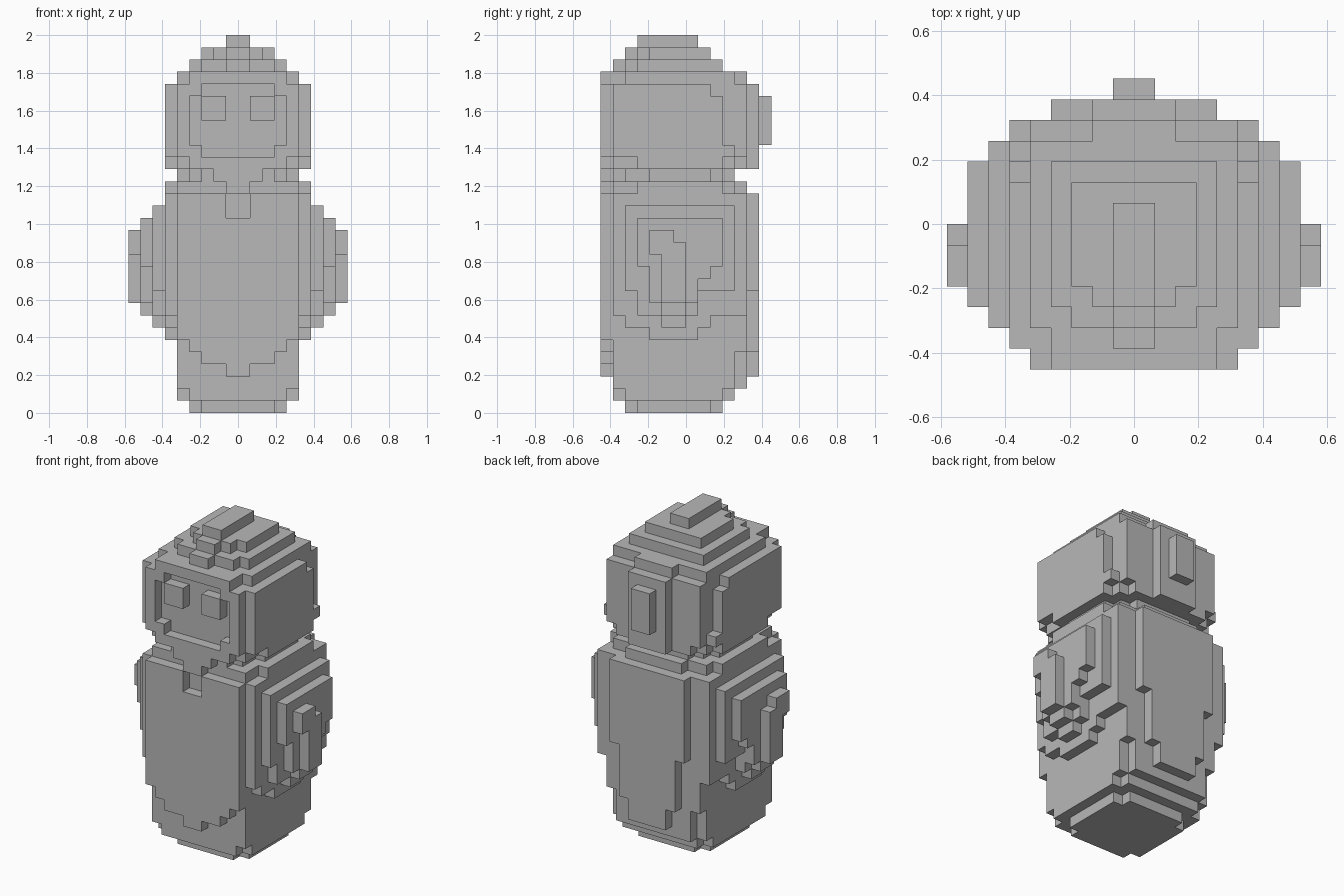
import bpy
import bmesh
from math import radians
from mathutils import Vector

default_cube = bpy.data.objects.get("Cube")
if default_cube:
    bpy.data.objects.remove(default_cube, do_unlink=True)

UNIT = 2 / 31  # edge length of one block

grey = bpy.data.materials.new("plain grey")
grey.use_nodes = True
colour = (0.48, 0.48, 0.48, 1)
grey.diffuse_color = colour
grey.node_tree.nodes["Principled BSDF"].inputs["Base Color"].default_value = colour


def cells(x0, x1, y0, y1, z0, z1):
    """All block positions inside a box given in block units."""
    return {(x, y, z) for x in range(x0, x1) for y in range(y0, y1) for z in range(z0, z1)}


def centred(half, y0, y1, z0, z1):
    """A box symmetric about x = 0."""
    return cells(-half, half, y0, y1, z0, z1)


def stack(boxes):
    """Union of centred boxes."""
    return set().union(*(centred(*b) for b in boxes))


def mirrored(blocks):
    return {(-1 - x, y, z) for x, y, z in blocks}


def build(name, blocks):
    """Skin the outside of a set of blocks as one clean mesh."""
    bm = bmesh.new()
    corners = {}

    def corner(p):
        key = tuple(round(c) for c in p)
        if key not in corners:
            corners[key] = bm.verts.new(Vector(key) * UNIT)
        return corners[key]

    for block in sorted(blocks):
        for axis in range(3):
            for side in (0, 1):
                step = Vector((0, 0, 0))
                step[axis] = 1
                beyond = Vector(block) + step * (2 * side - 1)
                if tuple(int(c) for c in beyond) in blocks:
                    continue
                u, v = Vector((0, 0, 0)), Vector((0, 0, 0))
                u[(axis + 1) % 3] = v[(axis + 2) % 3] = 1
                base = Vector(block) + step * side
                loop = [base, base + u, base + u + v, base + v]
                if not side:
                    loop.reverse()
                bm.faces.new([corner(p) for p in loop])
    bmesh.ops.dissolve_limit(bm, angle_limit=radians(1), verts=bm.verts[:], edges=bm.edges[:])
    mesh = bpy.data.meshes.new(name)
    bm.to_mesh(mesh)
    bm.free()
    mesh.materials.append(grey)
    obj = bpy.data.objects.new(name, mesh)
    bpy.context.collection.objects.link(obj)
    return obj


# Torso: rounded foot, trunk, shoulders and neck
torso = stack([
    (4, -4, 2, 0, 1), (3, -5, 3, 0, 1),
    (5, -5, 3, 1, 2), (4, -6, 4, 1, 2),
    (5, -6, 4, 2, 18), (4, -6, 5, 2, 18), (5, -6, 5, 5, 18),
    (5, -6, 4, 18, 19), (3, -6, 5, 18, 19), (6, -4, 3, 18, 19),
    (5, -3, 2, 19, 20), (4, -5, 3, 19, 20), (3, -6, 4, 19, 20),
])
build("torso", torso)

# Chest plate tapering to a point, with a small notch at the collar
chest = stack([
    (5, -7, -6, 6, 18), (4, -7, -6, 5, 6),
    (3, -7, -6, 4, 5), (1, -7, -6, 3, 4),
]) - centred(1, -7, -6, 16, 18)
build("chest_plate", chest)
build("chin", stack([(2, -7, -6, 19, 20), (1, -7, -6, 18, 19)]))

# Back plate
build("back_plate", stack([(4, 5, 6, 10, 18), (3, 5, 6, 5, 10), (2, 5, 6, 3, 5)]))

# Arms: four stepped layers, each smaller further out
arm = set().union(
    cells(5, 6, -6, 5, 8, 18), cells(5, 6, -5, 2, 7, 8), cells(5, 6, -3, 1, 6, 7),
    cells(6, 7, -5, 4, 10, 17), cells(6, 7, -4, 1, 8, 10), cells(6, 7, -2, 0, 7, 8),
    cells(7, 8, -4, 3, 12, 16), cells(7, 8, -3, 2, 11, 12),
    cells(7, 8, -3, 1, 9, 11), cells(7, 8, -2, 0, 8, 9),
    cells(8, 9, -3, -1, 14, 15), cells(8, 9, -3, 0, 13, 14), cells(8, 9, -2, 0, 9, 13),
)
build("left_arm", arm)
build("right_arm", mirrored(arm))

# Head with a recessed face
head = stack([
    (4, -7, 5, 20, 21), (5, -6, 4, 20, 21), (6, -4, 3, 20, 21),
    (5, -7, 5, 21, 27), (6, -6, 4, 21, 22), (6, -6, 3, 22, 26), (6, -6, 2, 26, 27),
    (2, 5, 6, 20, 27),
])
face = stack([(4, -7, -6, 22, 26), (3, -7, -6, 21, 27)])
build("head", head - face)

# Eyes
eye = cells(1, 3, -7, -6, 24, 26)
build("left_eye", eye)
build("right_eye", mirrored(eye))

# Stepped crown with a ridge down the middle
build("crown", stack([
    (5, -5, 4, 27, 28), (4, -7, 4, 27, 28), (2, 4, 5, 27, 28),
    (4, -4, 3, 28, 29), (3, -5, 3, 28, 29), (1, -6, 3, 28, 29),
    (3, -3, 2, 29, 30), (2, -4, 2, 29, 30), (1, -5, 2, 29, 30),
    (1, -4, 1, 30, 31),
]))

# Raised block on the back of the head
build("back_knob", centred(1, 6, 7, 22, 26))
